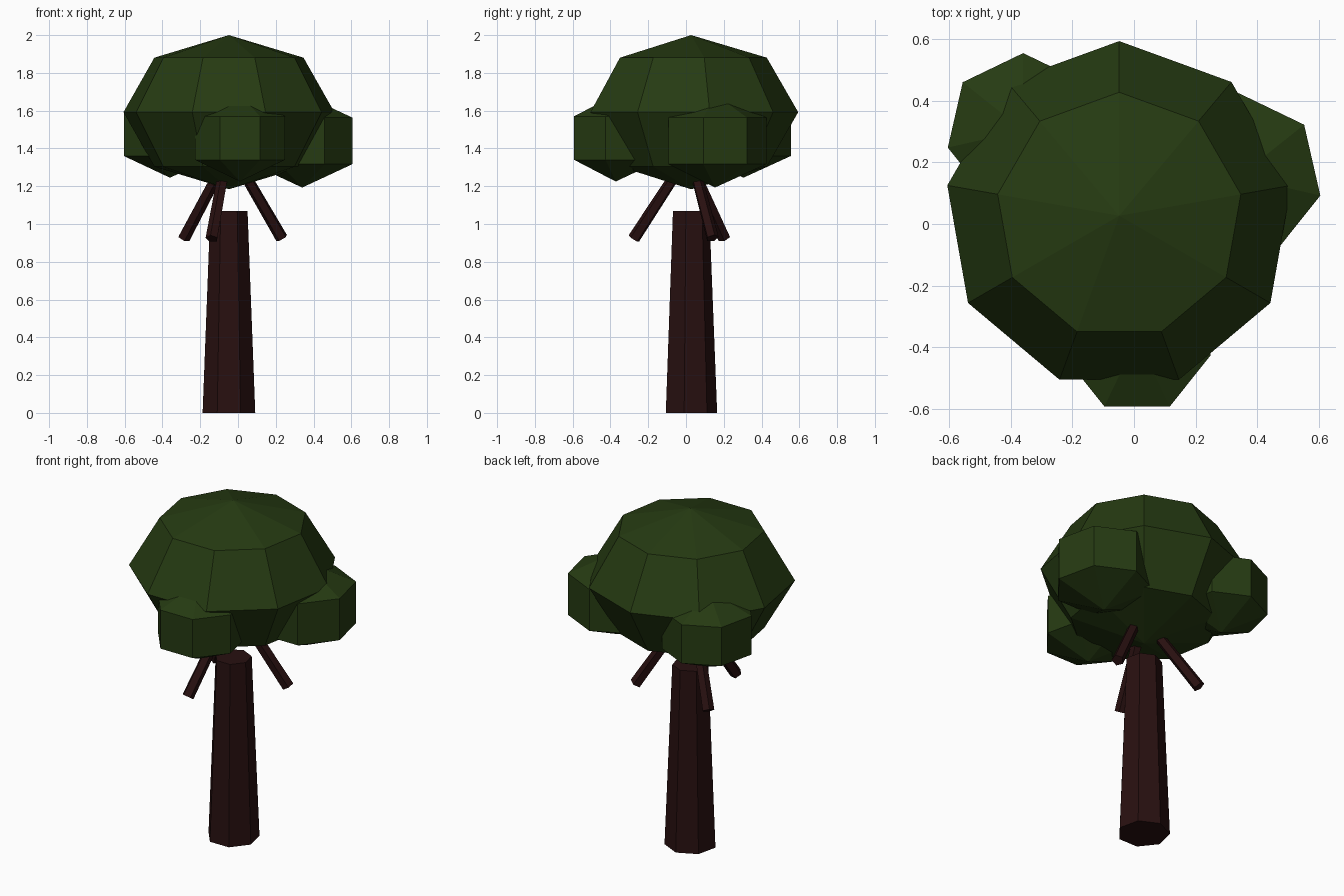
import bpy, bmesh, math
from mathutils import Vector, Matrix

if "Cube" in bpy.data.objects:
    bpy.data.objects.remove(bpy.data.objects["Cube"])


def material(name, rgb):
    m = bpy.data.materials.new(name)
    m.diffuse_color = (*rgb, 1.0)
    m.use_nodes = True
    m.node_tree.nodes["Principled BSDF"].inputs["Base Color"].default_value = m.diffuse_color
    return m


LEAF = material("leaf green", (0.019, 0.043, 0.006))
BARK = material("bark brown", (0.021, 0.005, 0.005))


def lathe(name, profile, sides, mat, matrix):
    """Flat-faced solid of revolution, first corner on +y; radius 0 makes a pole."""
    bm = bmesh.new()
    rings = []
    for r, z in profile:
        if r == 0:
            rings.append([bm.verts.new((0, 0, z))])
        else:
            rings.append([bm.verts.new((r * math.sin(2 * math.pi * i / sides),
                                        r * math.cos(2 * math.pi * i / sides), z))
                          for i in range(sides)])
    for a, b in zip(rings, rings[1:]):
        for i in range(sides):
            j = (i + 1) % sides
            if len(a) == 1:
                bm.faces.new((a[0], b[i], b[j]))
            elif len(b) == 1:
                bm.faces.new((a[i], a[j], b[0]))
            else:
                bm.faces.new((a[i], a[j], b[j], b[i]))
    for ring in (rings[0], rings[-1]):
        if len(ring) > 1:
            bm.faces.new(ring)
    bmesh.ops.recalc_face_normals(bm, faces=bm.faces)
    me = bpy.data.meshes.new(name)
    bm.to_mesh(me)
    bm.free()
    me.materials.append(mat)
    ob = bpy.data.objects.new(name, me)
    ob.matrix_world = matrix
    bpy.context.collection.objects.link(ob)
    return ob


def foliage(name, centre, radius, height, sides, steps):
    """Squashed low-poly ball; steps = latitude bands."""
    prof = [(0, -height)]
    for k in range(1, steps):
        t = math.pi * k / steps
        prof.append((radius * math.sin(t), -height * math.cos(t)))
    prof.append((0, height))
    lathe(name, prof, sides, LEAF, Matrix.Translation(centre))


# Trunk
lathe("trunk", [(0.143, 0), (0.101, 1.07)], 7, BARK,
      Matrix.Translation((-0.048, 0.022, 0)))

# Branches: lower end and direction up into the crown
for name, base, direction in (
        ("front_branch", (-0.138, -0.276, 0.922), (0.18, 0.65, 1)),
        ("right_branch", (0.232, 0.14, 0.925), (-0.58, -0.26, 1)),
        ("left_branch", (-0.288, 0.203, 0.925), (0.53, -0.45, 1))):
    turn = Vector(direction).to_track_quat('Z', 'Y').to_matrix().to_4x4()
    lathe(name, [(0.034, 0), (0.030, 0.45)], 5, BARK,
          Matrix.Translation(base) @ turn)

# Main crown and three side clumps
foliage("crown", (-0.048, 0.027, 1.592), 0.567, 0.408, 9, 4)
K = 1 / math.sin(math.pi / 3)
foliage("front_clump", (0.01, -0.372, 1.455), 0.245 * K, 0.23, 7, 3)
foliage("right_clump", (0.34, 0.153, 1.44), 0.272 * K, 0.247, 7, 3)
foliage("left_clump", (-0.36, 0.304, 1.475), 0.251 * K, 0.23, 7, 3)
